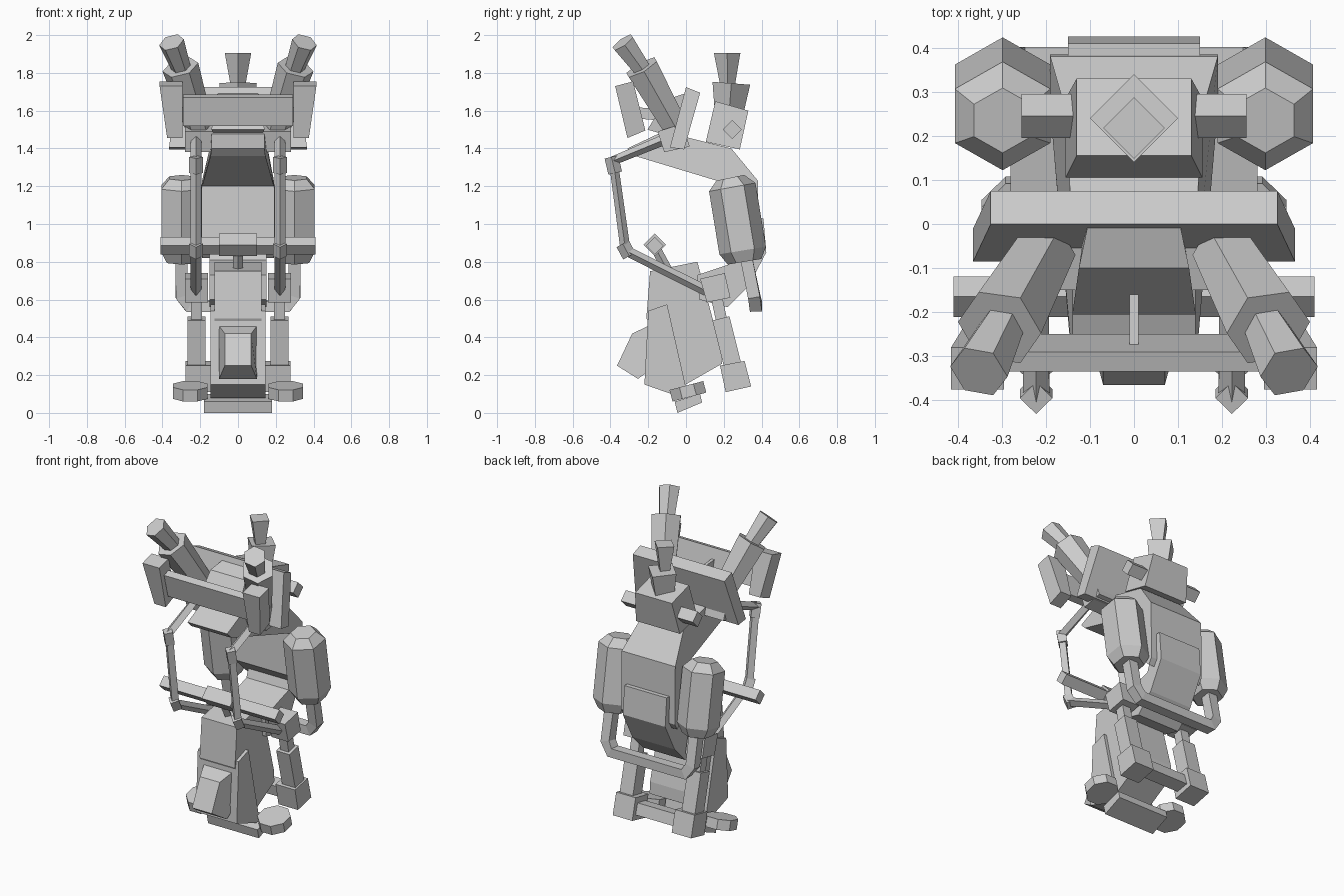
import bpy, math
from mathutils import Vector

cube = bpy.data.objects.get("Cube")
if cube:
    bpy.data.objects.remove(cube)

mat = bpy.data.materials.new("light grey")
mat.use_nodes = True
GREY = (0.6, 0.6, 0.6, 1)
mat.diffuse_color = GREY
mat.node_tree.nodes["Principled BSDF"].inputs["Base Color"].default_value = GREY


def build(name, rings, mirror=False):
    """Skin a list of equal-length rings with capped ends."""
    n = len(rings[0])
    verts = [tuple(v) for r in rings for v in r]
    faces = [[i * n + j, i * n + (j + 1) % n, (i + 1) * n + (j + 1) % n, (i + 1) * n + j]
             for i in range(len(rings) - 1) for j in range(n)]
    faces += [list(range(n))[::-1], list(range(len(verts) - n, len(verts)))]
    mesh = bpy.data.meshes.new(name)
    mesh.from_pydata(verts, [], faces)
    mesh.materials.append(mat)
    ob = bpy.data.objects.new(name, mesh)
    bpy.context.collection.objects.link(ob)
    bpy.context.view_layer.objects.active = ob
    ob.select_set(True)
    bpy.ops.object.mode_set(mode='EDIT')
    bpy.ops.mesh.select_all(action='SELECT')
    bpy.ops.mesh.normals_make_consistent(inside=False)
    bpy.ops.object.mode_set(mode='OBJECT')
    ob.select_set(False)
    if mirror:
        ob.modifiers.new("Mirror", 'MIRROR').use_mirror_merge = False
    return ob


def slab(name, profile, x0, x1, mirror=False):
    """Extrude a (y, z) side profile from x0 to x1; each may be a list per point."""
    a = x0 if isinstance(x0, list) else [x0] * len(profile)
    b = x1 if isinstance(x1, list) else [x1] * len(profile)
    return build(name, [[(x, y, z) for x, (y, z) in zip(w, profile)] for w in (a, b)], mirror)


def wide(name, profile, half):
    """Centred slab with one half width, or one per profile point."""
    h = half if isinstance(half, list) else [half] * len(profile)
    return slab(name, profile, [-w for w in h], h)


def tube(name, path, radii, sides, turn=0.0, mirror=False, ref=(1, 0, 0)):
    """Sweep a polygon along a path with a radius at each point."""
    pts = [Vector(p) for p in path]
    rings = []
    for i, p in enumerate(pts):
        before = (p - pts[i - 1]).normalized() if i else Vector()
        after = (pts[i + 1] - p).normalized() if i < len(pts) - 1 else Vector()
        t = (before + after).normalized()
        u = Vector(ref)
        u = (u - t * u.dot(t)).normalized()
        v = t.cross(u)
        rings.append([p + radii[i] * (u * math.cos(a) + v * math.sin(a))
                      for a in (turn + math.tau * k / sides for k in range(sides))])
    return build(name, rings, mirror)


HEX, SQ = math.pi / 6, math.pi / 4

# Curved spine, overhanging at the front
wide("upper_spine", [(-.31, 1.40), (-.12, 1.49), (.24, 1.40), (.38, 1.23), (.385, .86),
                     (.36, .82), (.25, .93), (.26, 1.20), (-.27, 1.36)],
     [.14, .14, .15, .19, .19, .19, .195, .19, .145])
wide("lower_spine", [(.38, 1.03), (.41, 1.03), (.425, .85), (.33, .67), (.22, .56),
                     (.07, .60), (.06, .73), (.30, .81)], .15)

# Lower body, front casing and lamp housing
wide("lower_body", [(-.19, .75), (.06, .80), (.185, .335), (.19, .26), (-.02, .14), (-.21, .5)], .125)
wide("front_casing", [(-.2, .54), (-.1, .575), (.01, .09), (-.02, .08), (-.22, .15)], .145)
wide("front_housing", [(-.20, .46), (-.285, .42), (-.365, .25), (-.254, .18), (-.20, .22)],
     [.10, .07, .07, .10, .10])

# Foot plate and side discs
wide("foot_plate", [(-.06, .06), (.075, .10), (.085, .055), (-.045, 0)], .18)
tube("foot_disc", [(.253, .018, .084), (.253, .002, .145)], [.1, .1], 8, math.pi / 8, True)

# Rear hydraulic legs
slab("leg_top_block", [(.075, .71), (.205, .74), (.235, .61), (.11, .585)], .16, .28, True)
tube("leg_rod", [(.22, .16, .62), (.22, .195, .46)], [.042] * 2, 4, SQ, True)
tube("leg_cylinder", [(.22, .185, .50), (.22, .25, .24)], [.066] * 2, 4, SQ, True)
slab("leg_foot_block", [(.18, .25), (.31, .275), (.345, .14), (.21, .11)], .14, .278, True)
wide("leg_crossbar", [(.21, .22), (.29, .235), (.31, .165), (.225, .15)], .15)

# Side pods and the rail slung beneath them
tube("side_pod", [(.298, .235, 1.245), (.298, .245, 1.195), (.298, .30, .86), (.298, .31, .80)],
     [.075, .125, .125, .09], 6, HEX, True)
tube("rear_rail", [(.30, .315, .84), (.30, .36, .62), (.26, .37, .565),
                   (-.26, .37, .565), (-.30, .36, .62), (-.30, .315, .84)], [.045] * 6, 4, SQ, False, (0, 1, .01))

# Handlebar on a stalk
tube("handlebar", [(-.41, -.165, .885), (.41, -.165, .885)], [.046] * 2, 4, 0, False, (0, 1, 0))
tube("handlebar_centre", [(-.1, -.165, .89), (.1, -.165, .89)], [.06] * 2, 4, 0, False, (0, 1, 0))
tube("handlebar_stalk", [(0, -.16, .87), (0, -.10, .76)], [.026] * 2, 4, 0)

# Bent front pipes with thicker joints
pipe = [(.222, -.13, 1.44), (.222, -.385, 1.335), (.222, -.32, .86), (.222, .11, .645)]
tube("front_pipe", pipe, [.028, .03, .03, .028], 4, 0, True)
for label, y0, z0, y1, z1 in (("upper", -.395, 1.355, -.375, 1.27), ("lower", -.335, .895, -.30, .83)):
    tube(label + "_pipe_joint", [(.222, y0, z0), (.222, y1, z1)], [.037] * 2, 4, 0, True)

# Head: shoulder block, wide back plate and sloped visor
wide("shoulder_block", [(-.15, 1.49), (-.02, 1.53), (.02, 1.41), (-.115, 1.38)], .28)
wide("head_plate", [(0, 1.725), (.075, 1.695), (-.01, 1.395), (-.085, 1.405)], [.325, .325, .365, .365])
wide("visor", [(.02, 1.70), (-.10, 1.66), (-.205, 1.50), (0, 1.44)], [.10, .125, .14, .11])

# Front bar with tapered end boxes
wide("front_bar", [(-.335, 1.67), (-.29, 1.685), (-.25, 1.53), (-.295, 1.52)], .29)
slab("end_box", [(-.375, 1.73), (-.28, 1.755), (-.215, 1.495), (-.31, 1.455)],
     .295, [.415, .415, .375, .375], True)
wide("bar_bracket", [(-.29, 1.62), (-.16, 1.61), (-.16, 1.55), (-.28, 1.56)], .01)

# Twin angled barrels
tube("barrel_body", [(.305, -.235, 1.83), (.205, -.06, 1.52)], [.098, .075], 6, 0, True)
tube("barrel_tip", [(.352, -.335, 1.962), (.295, -.225, 1.81)], [.068, .05], 6, 0, True)

# Rear stack
wide("stack_base", [(.155, 1.65), (.33, 1.60), (.285, 1.395), (.105, 1.435)], [.13, .13, .155, .155])
tube("stack_middle", [(0, .24, 1.745), (0, .225, 1.55)], [.1, .07], 4, 0)
tube("stack_top", [(0, .218, 1.905), (0, .22, 1.74)], [.07, .04], 4, 0)
tube("stack_side_pipe", [(-.255, .245, 1.5), (.255, .245, 1.5)], [.05] * 2, 4, 0, False, (0, 1, 0))
